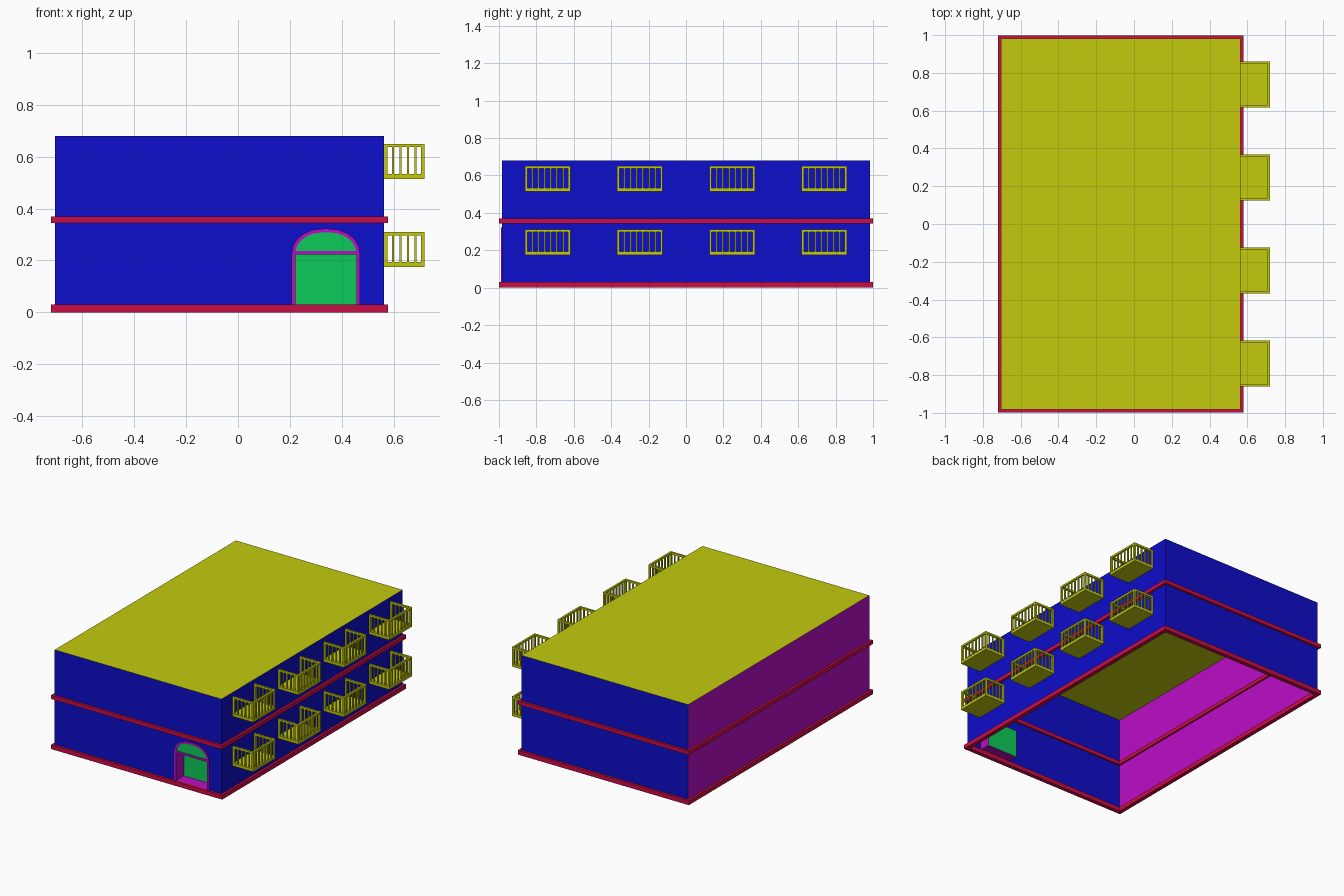
import bpy, bmesh, math
from mathutils import Vector

cube = bpy.data.objects.get("Cube")
if cube:
    bpy.data.objects.remove(cube, do_unlink=True)


def material(name, rgb):
    m = bpy.data.materials.new(name)
    m.use_nodes = True
    m.diffuse_color = (*rgb, 1)
    m.node_tree.nodes["Principled BSDF"].inputs["Base Color"].default_value = (*rgb, 1)
    return m


BLUE = material("blue", (0.004, 0.004, 0.6))
YELLOW = material("yellow", (0.55, 0.59, 0.004))
RED = material("red", (0.6, 0.004, 0.06))
MAGENTA = material("magenta", (0.5, 0.004, 0.58))
GREEN = material("green", (0.004, 0.6, 0.1))


def finish(name, bm, mats):
    mesh = bpy.data.meshes.new(name)
    bm.to_mesh(mesh)
    bm.free()
    for m in mats:
        mesh.materials.append(m)
    ob = bpy.data.objects.new(name, mesh)
    bpy.context.collection.objects.link(ob)
    return ob


def box(bm, lo, hi):
    verts = bmesh.ops.create_cube(bm, size=1)["verts"]
    lo, hi = Vector(lo), Vector(hi)
    for v in verts:
        v.co = (lo + hi) / 2 + v.co * (hi - lo)


def face(bm, points, mat=0):
    f = bm.faces.new([bm.verts.new(p) for p in points])
    f.material_index = mat
    return f


X0, X1, Y, H = -0.705, 0.563, 0.983, 0.68      # building shell
DX, DW, DZ0, DZ1 = 0.339, 0.118, 0.03, 0.222   # doorway centre, half width, heights
DL, DR = DX - DW, DX + DW
BACK = -Y + 0.08                               # plane of the recessed door


def front_rect(bm, x0, x1, z0, z1, y, mat=0):
    face(bm, [(x0, y, z0), (x1, y, z0), (x1, y, z1), (x0, y, z1)], mat)


# Front wall around the doorway
bm = bmesh.new()
front_rect(bm, X0, DL, 0, H, -Y)
front_rect(bm, DR, X1, 0, H, -Y)
front_rect(bm, DL, DR, DZ1, H, -Y)
front_rect(bm, DL, DR, 0, DZ0, -Y)
finish("front_wall", bm, [BLUE])

# Other walls and roof, open underneath
bm = bmesh.new()
face(bm, [(X1, Y, 0), (X0, Y, 0), (X0, Y, H), (X1, Y, H)])
face(bm, [(X1, -Y, 0), (X1, Y, 0), (X1, Y, H), (X1, -Y, H)])
face(bm, [(X0, Y, 0), (X0, -Y, 0), (X0, -Y, H), (X0, Y, H)], 1)
finish("walls", bm, [BLUE, MAGENTA])
bm = bmesh.new()
face(bm, [(X0, -Y, H), (X1, -Y, H), (X1, Y, H), (X0, Y, H)])
finish("roof", bm, [YELLOW])

# Horizontal bands running round the walls
OUT, IN = 0.016, 0.012
for name, z0, z1 in (("base_band", 0, 0.03), ("floor_band", 0.344, 0.37)):
    bm = bmesh.new()
    for s in (-1, 1):
        ya, yb = sorted((s * (Y - IN), s * (Y + OUT)))
        box(bm, (X0 - OUT, ya, z0), (X1 + OUT, yb, z1))
    for xa, xb in ((X0 - OUT, X0 + IN), (X1 - IN, X1 + OUT)):
        box(bm, (xa, IN - Y, z0), (xb, Y - IN, z1))
    finish(name, bm, [RED])

# Recess lining and the door at its back
bm = bmesh.new()
for x in (DL, DR):
    face(bm, [(x, -Y, DZ0), (x, BACK, DZ0), (x, BACK, DZ1), (x, -Y, DZ1)])
for z in (DZ0 + 0.001, DZ1):
    face(bm, [(DL, -Y, z), (DR, -Y, z), (DR, BACK, z), (DL, BACK, z)])
finish("door_recess", bm, [MAGENTA])
bm = bmesh.new()
front_rect(bm, DL, DR, DZ0, DZ1, BACK)
finish("door", bm, [GREEN])

# Arched frame, lintel and fanlight
FY, SPRING, RISE, T, N = -Y - 0.006, 0.222, 0.087, 0.014, 10


def arch(grow):
    a, b = DW + grow, RISE + grow
    pts = [(DX + a, DZ0)]
    for i in range(N + 1):
        t = math.pi * i / N
        c, s = math.cos(t), math.sin(t)
        pts.append((DX + a * math.copysign(abs(c) ** 0.9, c), SPRING + b * s ** 0.9 if s > 0.001 else SPRING))
    return pts + [(DX - a, DZ0)]


bm = bmesh.new()
inner, outer = arch(0), arch(T)
for i in range(len(inner) - 1):
    ring = (inner[i], outer[i], outer[i + 1], inner[i + 1])
    face(bm, [(x, FY, z) for x, z in ring])
    for path in (inner, outer):
        (xa, za), (xb, zb) = path[i], path[i + 1]
        face(bm, [(xa, FY, za), (xb, FY, zb), (xb, -Y, zb), (xa, -Y, za)])
box(bm, (DL, FY, DZ1), (DR, -Y, DZ1 + T))
bmesh.ops.recalc_face_normals(bm, faces=bm.faces)
finish("door_frame", bm, [MAGENTA])
bm = bmesh.new()
face(bm, [(x, -Y - 0.002, z) for x, z in inner[1:-1]])
bmesh.ops.recalc_face_normals(bm, faces=bm.faces)
if next(iter(bm.faces)).normal.y > 0:
    bmesh.ops.reverse_faces(bm, faces=bm.faces)
finish("fanlight", bm, [GREEN])

# One balcony: slab, rails, posts and balusters, then copies
W, D, BH, R, BAR = 0.122, 0.156, 0.135, 0.013, 0.008
bm = bmesh.new()
box(bm, (0, -W, 0), (D, W, 0.019))
box(bm, (D - R, -W, BH - R), (D, W, BH))
for s in (-1, 1):
    ya, yb = sorted((s * W, s * (W - R)))
    box(bm, (0, ya, BH - R), (D - R, yb, BH))
    for x in (0, D - R):
        box(bm, (x, ya, 0.019), (x + R, yb, BH - R))
    mid = (ya + yb) / 2
    for i in range(1, 5):
        x = R / 2 + (D - R) * i / 5
        box(bm, (x - BAR / 2, mid - BAR / 2, 0.019), (x + BAR / 2, mid + BAR / 2, BH - R))
for i in range(1, 7):
    y = (2 * W - R) * (i / 7 - 0.5)
    box(bm, (D - R / 2 - BAR / 2, y - BAR / 2, 0.019), (D - R / 2 + BAR / 2, y + BAR / 2, BH - R))
balcony = finish("balcony", bm, [YELLOW])
for z in (0.175, 0.515):
    for i in range(4):
        ob = balcony if (z, i) == (0.175, 0) else balcony.copy()
        if ob is not balcony:
            bpy.context.collection.objects.link(ob)
        ob.location = (X1, (i - 1.5) * 0.493, z)
